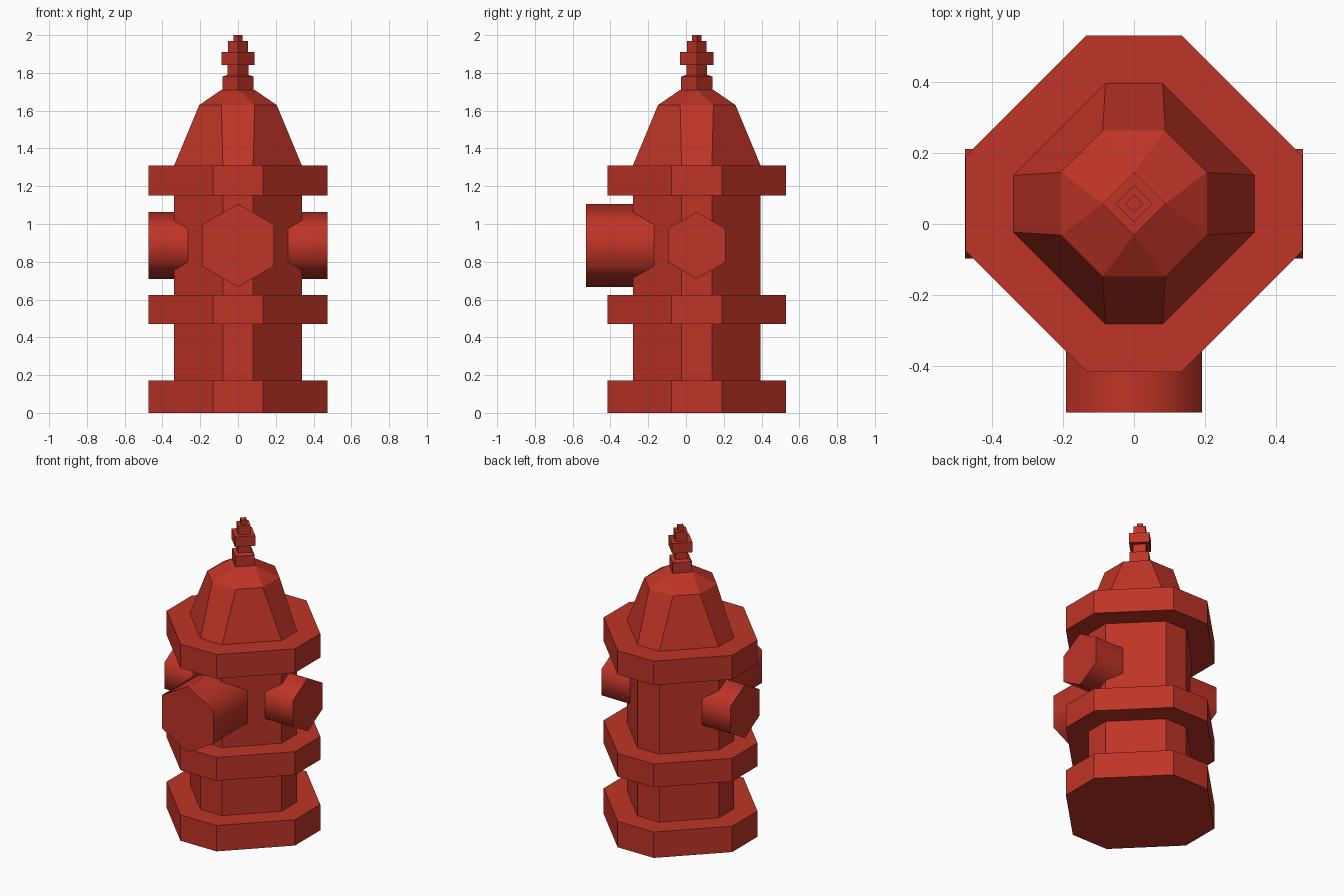
import bpy, bmesh, math
from mathutils import Matrix, Vector

if "Cube" in bpy.data.objects:
    bpy.data.objects.remove(bpy.data.objects["Cube"])

CY = 0.057  # y of the hydrant's vertical axis

red = bpy.data.materials.new("hydrant red")
red.diffuse_color = (0.52, 0.034, 0.02, 1)
red.use_nodes = True
red.node_tree.nodes["Principled BSDF"].inputs["Base Color"].default_value = red.diffuse_color


def finish(bm, name):
    bmesh.ops.remove_doubles(bm, verts=bm.verts, dist=1e-4)
    bmesh.ops.recalc_face_normals(bm, faces=bm.faces)
    mesh = bpy.data.meshes.new(name)
    bm.to_mesh(mesh)
    bm.free()
    mesh.materials.append(red)
    obj = bpy.data.objects.new(name, mesh)
    bpy.context.collection.objects.link(obj)
    return obj


def loft(name, sections):
    """Stack uneven octagons (z, half width, half side); half side 0 is a diamond."""
    bm = bmesh.new()
    rings = []
    for z, h, c in sections:
        pts = [(h, -c), (h, c), (c, h), (-c, h), (-h, c), (-h, -c), (-c, -h), (c, -h)]
        if c == 0:
            pts = pts[::2]
            pts = [(h, 0), (0, h), (-h, 0), (0, -h)]
            ring = [bm.verts.new((x, y + CY, z)) for x, y in pts for _ in (0, 1)]
        else:
            ring = [bm.verts.new((x, y + CY, z)) for x, y in pts]
        rings.append(ring)
    for a, b in zip(rings, rings[1:]):
        for i in range(8):
            j = (i + 1) % 8
            bm.faces.new((a[i], a[j], b[j], b[i]))
    bm.faces.new(rings[0][::-1])
    bm.faces.new(rings[-1])
    bmesh.ops.dissolve_degenerate(bm, dist=1e-4, edges=bm.edges)
    return finish(bm, name)


def nozzle(name, radius, start, end, direction):
    """Hexagonal outlet, smooth around, flat at its ends."""
    bm = bmesh.new()
    d = Vector(direction)
    side = Vector((0, 0, 1)).cross(d)
    rings = []
    for dist in (start, end):
        ring = []
        for i in range(6):
            a = math.radians(60 * i)
            p = Vector((0, CY, 0.887)) + d * dist
            p += side * (radius * math.sin(a)) + Vector((0, 0, radius * math.cos(a)))
            ring.append(bm.verts.new(p))
        rings.append(ring)
    for i in range(6):
        j = (i + 1) % 6
        f = bm.faces.new((rings[0][i], rings[0][j], rings[1][j], rings[1][i]))
        f.smooth = True
    for ring in rings:
        bm.faces.new(ring)
    return finish(bm, name)


# Barrel with three flanges, then the bonnet
F, B = (0.473, 0.133), (0.338, 0.08)
loft("barrel_and_bonnet", [
    (0, *F), (0.172, *F), (0.172, *B), (0.47, *B),
    (0.47, *F), (0.625, *F), (0.625, *B), (1.15, *B),
    (1.15, *F), (1.31, *F), (1.31, *B),
    (1.63, 0.205, 0.088), (1.71, 0.088, 0)])

# Stepped operating nut on top
loft("operating_nut", [(z, h, 0) for z, h in [
    (1.70, 0.083), (1.78, 0.083), (1.79, 0.055), (1.843, 0.055),
    (1.843, 0.088), (1.91, 0.088), (1.91, 0.052), (1.97, 0.052),
    (1.97, 0.025), (2.0, 0.025)]])

# Outlets
nozzle("front_outlet", 0.22, 0.2, 0.587, (0, -1, 0))
for label, s in (("left", -1), ("right", 1)):
    nozzle(label + "_outlet", 0.177, 0.2, 0.474, (s, 0, 0))
